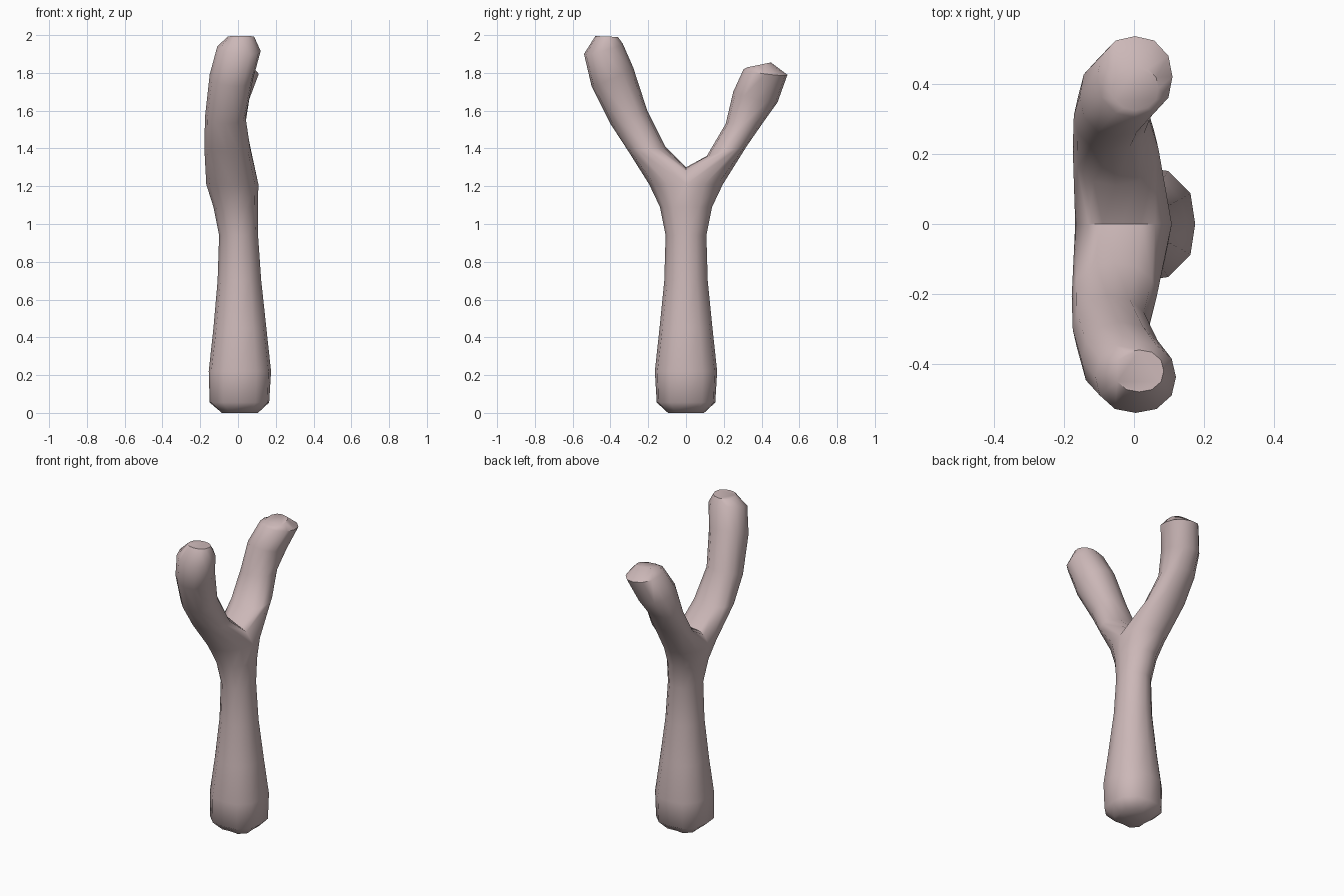
import bpy, bmesh, math
from mathutils import Vector

if "Cube" in bpy.data.objects:
    bpy.data.objects.remove(bpy.data.objects["Cube"])

N = 12            # sides of every ring
H = N // 2

mat = bpy.data.materials.new("pale pink wood")
mat.diffuse_color = (0.60, 0.475, 0.475, 1)
mat.use_nodes = True
mat.node_tree.nodes["Principled BSDF"].inputs["Base Color"].default_value = mat.diffuse_color

bm = bmesh.new()


def ring(centre, u, v, square=1.0, tilt=0.0):
    """Rounded ring: u points to +x, v to the prong's outer side."""
    out = []
    for i in range(N):
        a = 2 * math.pi * i / N
        r = 1 + (square - 1) * math.sin(2 * a) ** 2
        p = centre + (u * math.cos(a) + v * math.sin(a)) * r
        p.z -= tilt * (p.x - centre.x)
        out.append(bm.verts.new(p))
    return out


def bridge(a, b):
    for i in range(N):
        j = (i + 1) % N
        bm.faces.new((a[i], a[j], b[j], b[i]))


# Handle: z, min x, max x, half depth, squareness
handle = [
    (0.00, -0.08, 0.10, 0.09, 1.30),
    (0.055, -0.15, 0.165, 0.155, 1.12),
    (0.22, -0.155, 0.175, 0.165, 1.08),
    (0.45, -0.13, 0.15, 0.14, 1.04),
    (0.70, -0.108, 0.123, 0.115, 1.0),
    (0.94, -0.10, 0.106, 0.108, 1.0),
    (1.09, -0.13, 0.105, 0.138, 1.0),
    (1.21, -0.168, 0.108, 0.195, 1.0),
]
rings = [ring(Vector(((x0 + x1) / 2, 0, z)), Vector(((x1 - x0) / 2, 0, 0)),
              Vector((0, d, 0)), s) for z, x0, x1, d, s in handle]
bm.faces.new(rings[0])
for a, b in zip(rings, rings[1:]):
    bridge(a, b)
fork = rings[-1]

# Saddle between the prongs, running from the left side to the right side
saddle = []
for i in range(1, H):
    a = math.pi * i / H
    saddle.append(bm.verts.new((-0.035 - 0.11 * math.cos(a), 0,
                                1.235 + 0.065 * math.sin(a) ** 0.6)))

# Prong sections: outer y, z, inner y, z, min x, max x, tilt
front = [
    (-0.305, 1.385, -0.11, 1.41, -0.178, 0.065, 0.0),
    (-0.40, 1.53, -0.205, 1.60, -0.175, 0.04, 0.0),
    (-0.50, 1.73, -0.28, 1.83, -0.15, 0.08, 0.1),
    (-0.54, 1.90, -0.335, 1.955, -0.11, 0.12, 0.1),
    (-0.48, 1.995, -0.36, 1.99, -0.055, 0.085, 0.0),
]
back = [
    (0.32, 1.41, 0.11, 1.36, -0.175, 0.07, 0.0),
    (0.41, 1.54, 0.21, 1.53, -0.172, 0.04, 0.0),
    (0.485, 1.645, 0.25, 1.70, -0.155, 0.06, 0.1),
    (0.537, 1.79, 0.305, 1.82, -0.105, 0.11, 0.1),
    (0.45, 1.855, 0.325, 1.83, -0.06, 0.07, 0.0),
]


def prong(sections, start):
    last = start
    for oy, oz, iy, iz, x0, x1, tilt in sections:
        c = Vector(((x0 + x1) / 2, (oy + iy) / 2, (oz + iz) / 2))
        cur = ring(c, Vector(((x1 - x0) / 2, 0, 0)),
                   Vector((0, (oy - iy) / 2, (oz - iz) / 2)), 1.04, tilt)
        bridge(last, cur)
        last = cur
    bm.faces.new(last)


# Each prong grows from half of the fork ring plus the shared saddle
prong(back, fork[:H + 1] + saddle)
prong(front, [fork[0]] + fork[:H - 1:-1] + saddle)

bmesh.ops.recalc_face_normals(bm, faces=bm.faces)
mesh = bpy.data.meshes.new("forked_stick")
bm.to_mesh(mesh)
bm.free()
mesh.materials.append(mat)
stick = bpy.data.objects.new("forked_stick", mesh)
bpy.context.collection.objects.link(stick)

# Smooth sides, crisp rims at the ends
bpy.context.view_layer.objects.active = stick
stick.select_set(True)
bpy.ops.object.shade_smooth_by_angle(angle=math.radians(50))
